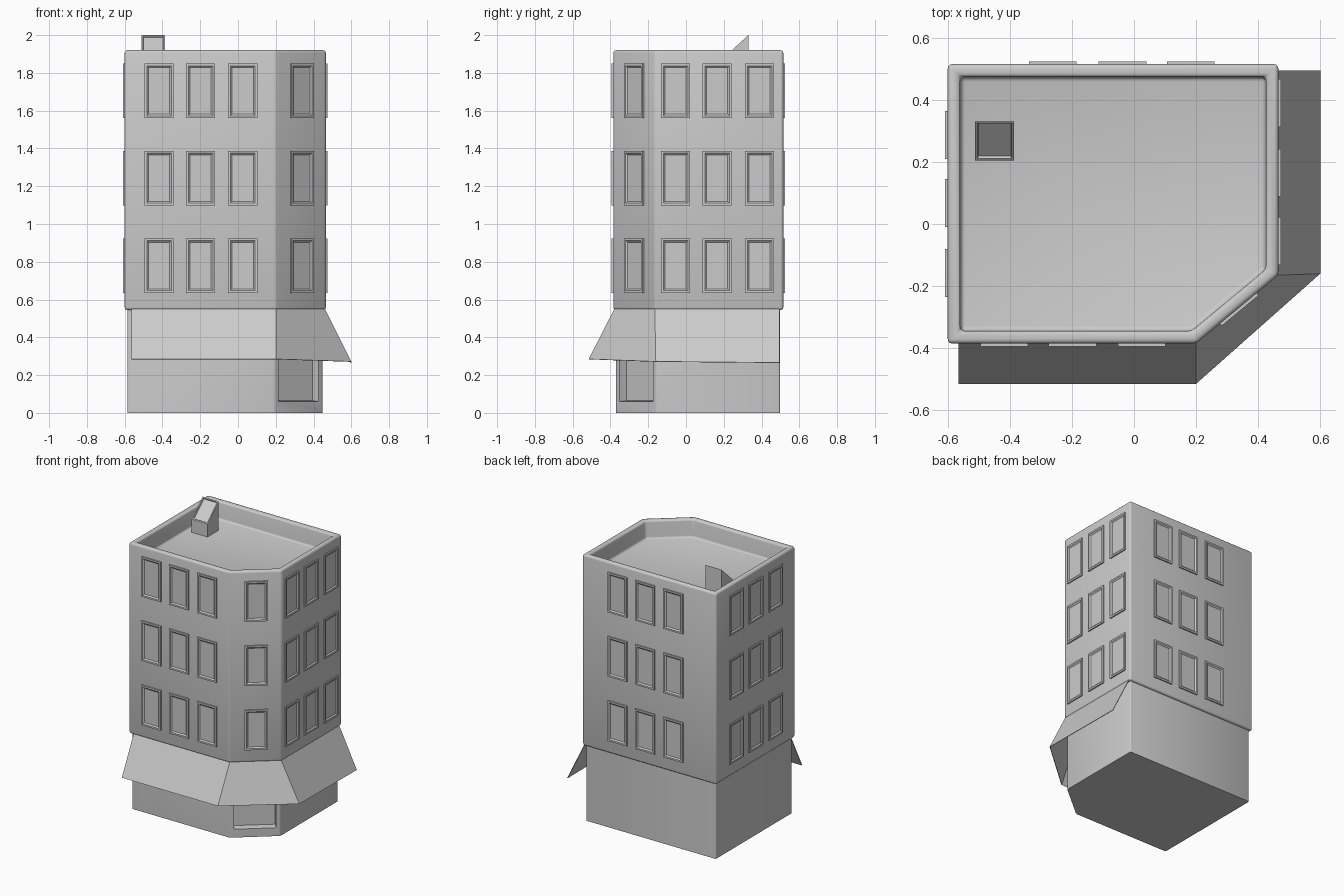
import bpy, bmesh, math
from mathutils import Vector

cube = bpy.data.objects.get("Cube")
if cube:
    bpy.data.objects.remove(cube, do_unlink=True)

# One plain grey for everything
grey = bpy.data.materials.new("plain_grey")
grey.use_nodes = True
colour = (0.6, 0.6, 0.6, 1)
grey.diffuse_color = colour
grey.node_tree.nodes["Principled BSDF"].inputs["Base Color"].default_value = colour


def finish(name, bm, smooth=True):
    bm.normal_update()
    me = bpy.data.meshes.new(name)
    bm.to_mesh(me)
    bm.free()
    me.materials.append(grey)
    ob = bpy.data.objects.new(name, me)
    bpy.context.collection.objects.link(ob)
    if smooth:
        bpy.ops.object.select_all(action='DESELECT')
        ob.select_set(True)
        bpy.context.view_layer.objects.active = ob
        bpy.ops.object.shade_smooth_by_angle(angle=math.radians(45))
    return ob


def prism(outline, z0, z1):
    """Closed upright prism; returns the mesh and its top face."""
    bm = bmesh.new()
    low = [bm.verts.new((x, y, z0)) for x, y in outline]
    high = [bm.verts.new((x, y, z1)) for x, y in outline]
    n = len(outline)
    bm.faces.new(low[::-1])
    top = bm.faces.new(high)
    for i in range(n):
        j = (i + 1) % n
        bm.faces.new((low[i], low[j], high[j], high[i]))
    bm.normal_update()
    return bm, top


def sink(bm, face, border, shift):
    """Inset a face and move its inner part."""
    bmesh.ops.inset_individual(bm, faces=[face], thickness=border, depth=0,
                               use_even_offset=True)
    bmesh.ops.translate(bm, verts=list(face.verts), vec=shift)


def round_edges(bm, width, segments, rule):
    bm.normal_update()
    edges = [e for e in bm.edges if e.is_manifold and rule(e)]
    bmesh.ops.bevel(bm, geom=edges, offset=width, segments=segments,
                    profile=0.5, affect='EDGES', clamp_overlap=True)


# Upper storeys with a parapet around a sunken roof
tower_outline = [(-0.6, -0.385), (0.2, -0.385), (0.465, -0.165),
                 (0.465, 0.515), (-0.6, 0.515)]
bm, top = prism(tower_outline, 0.545, 1.92)
sink(bm, top, 0.04, (0, 0, 0))
sink(bm, top, 0.002, (0, 0, -0.13))
round_edges(bm, 0.014, 3, lambda e: e.calc_face_angle(0) > 0.5)
finish("upper_storeys", bm)

# Ground floor with a recessed doorway in the cut corner
base_outline = [(-0.585, -0.37), (0.193, -0.37), (0.448, -0.158),
                (0.448, 0.497), (-0.585, 0.497)]
bm, top = prism(base_outline, 0, 0.555)
corner = next(f for f in bm.faces if f.normal.x > 0.3 and f.normal.y < -0.3)
inward = -corner.normal.copy()
sink(bm, corner, 0.027, (0, 0, 0))
for v in corner.verts:
    v.co.z = 0.06 if v.co.z < 0.3 else 0.5
sink(bm, corner, 0.005, inward * 0.045)
round_edges(bm, 0.007, 2, lambda e: abs(e.verts[0].co.z - e.verts[1].co.z) > 0.54)
finish("ground_floor", bm)

# Awning: an open sloping sheet round the street sides
wall_edge = [(-0.565, -0.38), (0.2, -0.38), (0.46, -0.165), (0.46, 0.495)]
drip_edge = [(-0.565, -0.515, 0.285), (0.2, -0.515, 0.285),
             (0.6, -0.16, 0.272), (0.6, 0.495, 0.266)]
bm = bmesh.new()
upper = [bm.verts.new((x, y, 0.55)) for x, y in wall_edge]
lower = [bm.verts.new(p) for p in drip_edge]
for i in range(3):
    bm.faces.new((lower[i], lower[i + 1], upper[i + 1], upper[i]))
awning = finish("awning", bm, smooth=False)
sheet = awning.modifiers.new("thickness", 'SOLIDIFY')
sheet.thickness = 0.004
sheet.offset = -1


# Windows: raised frames with a sloped inner edge
def windows(name, centres, normal):
    n = Vector((normal[0], normal[1], 0)).normalized()
    u = Vector((-n.y, n.x, 0))
    bm = bmesh.new()
    for x, y in centres:
        for z in (0.78, 1.243, 1.705):
            c = Vector((x, y, z))
            corners = [c + u * (a * 0.077) + Vector((0, 0, b * 0.144))
                       for a, b in ((-1, -1), (1, -1), (1, 1), (-1, 1))]
            back = [bm.verts.new(p - n * 0.006) for p in corners]
            front = [bm.verts.new(p + n * 0.009) for p in corners]
            for i in range(4):
                j = (i + 1) % 4
                bm.faces.new((back[i], back[j], front[j], front[i]))
            pane = bm.faces.new(front)
            bm.normal_update()
            sink(bm, pane, 0.012, (0, 0, 0))
            sink(bm, pane, 0.009, n * -0.0075)
    finish(name, bm, smooth=False)


windows("front_windows", [(x, -0.385) for x in (-0.418, -0.198, 0.025)], (0, -1))
windows("back_windows", [(x, 0.515) for x in (-0.262, -0.037, 0.183)], (0, 1))
windows("left_windows", [(0.465, y) for y in (-0.055, 0.165, 0.39)], (1, 0))
windows("right_windows", [(-0.6, y) for y in (-0.158, 0.068, 0.287)], (-1, 0))
windows("corner_windows", [(0.3365, -0.272)], (0.22, -0.265))

# Roof hatch with a sloping framed top
x0, x1, y0, y1 = -0.512, -0.386, 0.205, 0.33
bm, top = prism([(x0, y0), (x1, y0), (x1, y1), (x0, y1)], 1.78, 2.0)
for v in top.verts:
    if v.co.y < 0.3:
        v.co.z = 1.885
bm.normal_update()
slope = top.normal.copy()
sink(bm, top, 0.008, (0, 0, 0))
sink(bm, top, 0.003, slope * -0.008)
finish("roof_hatch", bm, smooth=False)
